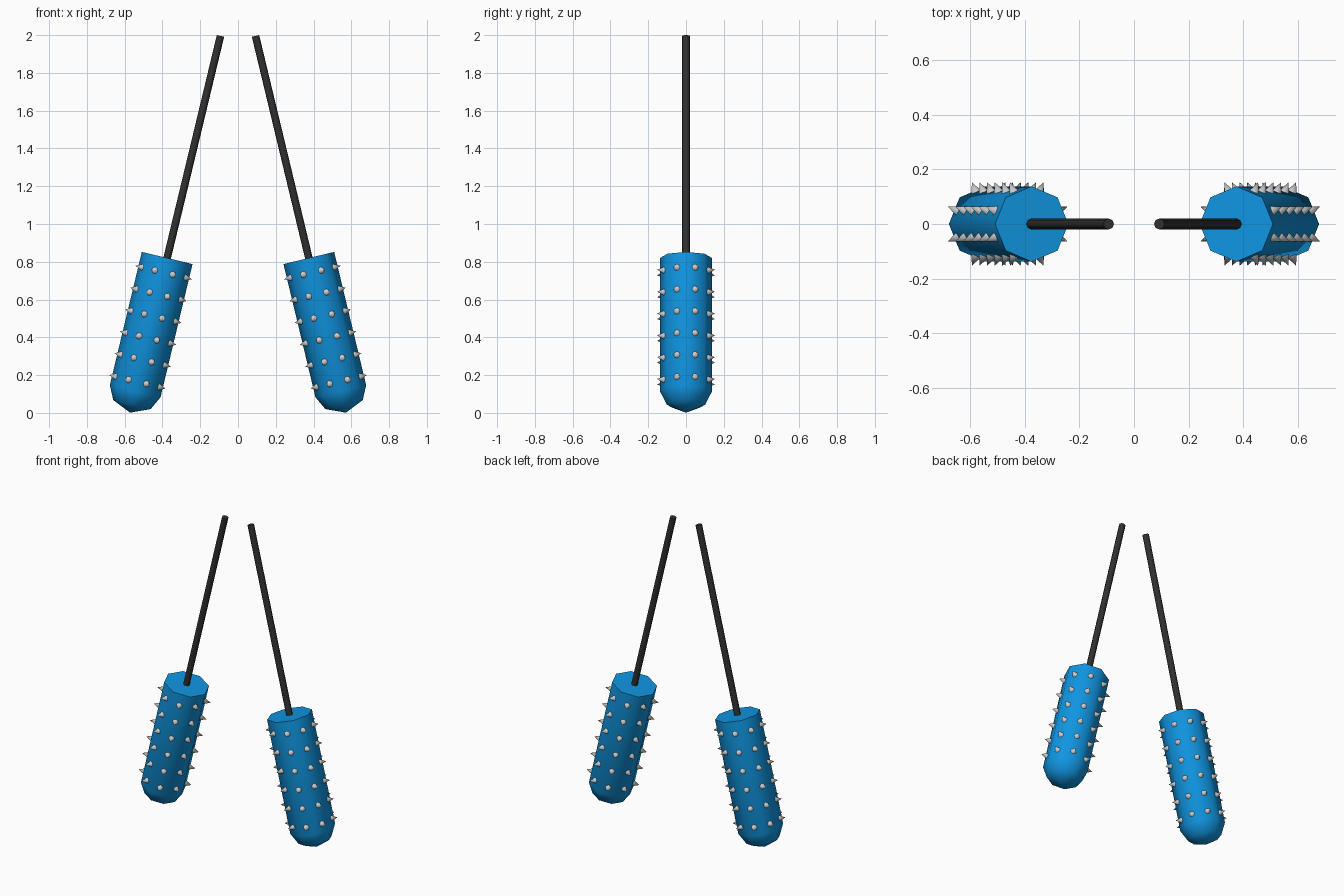
import bpy, bmesh
from math import radians, pi, cos, sin
from mathutils import Matrix, Vector

if "Cube" in bpy.data.objects:
    bpy.data.objects.remove(bpy.data.objects["Cube"])

TILT = radians(13.5)
R = 0.138                      # handle radius (octagon corner)
APOTHEM = R * cos(pi / 8)


def material(name, color):
    m = bpy.data.materials.new(name)
    m.diffuse_color = (*color, 1)
    m.use_nodes = True
    m.node_tree.nodes["Principled BSDF"].inputs["Base Color"].default_value = m.diffuse_color
    return m


def finish(bm, name, matrix, mat=None, smooth=None):
    bmesh.ops.recalc_face_normals(bm, faces=bm.faces)
    mesh = bpy.data.meshes.new(name)
    bm.to_mesh(mesh)
    bm.free()
    ob = bpy.data.objects.new(name, mesh)
    bpy.context.collection.objects.link(ob)
    ob.matrix_world = matrix
    if mat:
        mesh.materials.append(mat)
    if smooth:
        bpy.ops.object.select_all(action='DESELECT')
        ob.select_set(True)
        bpy.context.view_layer.objects.active = ob
        bpy.ops.object.shade_smooth_by_angle(angle=radians(smooth))
    return ob


def lathe(profile, sides=8):
    """Rings from (radius, z) pairs; the last pair is the tip."""
    bm = bmesh.new()
    rings = [[bm.verts.new((r * cos(2 * pi * k / sides), r * sin(2 * pi * k / sides), z))
              for k in range(sides)] for r, z in profile[:-1]]
    bm.faces.new(rings[0])
    for a, b in zip(rings, rings[1:]):
        for k in range(sides):
            n = (k + 1) % sides
            bm.faces.new((a[k], a[n], b[n], b[k]))
    tip = bm.verts.new((0, 0, profile[-1][1]))
    for k in range(sides):
        bm.faces.new((rings[-1][k], rings[-1][(k + 1) % sides], tip))
    return bm


blue = material("blue", (0.005, 0.3, 0.75))
black = material("black", (0.03, 0.03, 0.03))

for label, side in (("left", -1), ("right", 1)):
    # local origin is the centre of the handle's flat top end
    frame = Matrix.Translation((side * 0.375, 0, 0.82)) @ Matrix.Rotation(-side * TILT, 4, 'Y')

    # octagonal handle with domed end
    handle = lathe([(R, 0), (R, -0.725), (0.102, -0.798), (0, -0.842)])
    finish(handle, label + "_handle", frame, blue, 50)

    # long thin rod
    rod = bmesh.new()
    bmesh.ops.create_cone(rod, cap_ends=True, segments=8, radius1=0.02, radius2=0.02, depth=1.239,
                          matrix=Matrix.Translation((0, 0, 0.5895)))
    finish(rod, label + "_rod", frame, black, 50)

    # rows of spikes, one column per handle face
    spikes = bmesh.new()
    for col in range(8):
        a = pi / 8 + col * pi / 4
        normal = Vector((cos(a), sin(a), 0))
        turn = normal.to_track_quat('Z', 'Y').to_matrix().to_4x4()
        for row in range(6):
            pos = normal * (APOTHEM + 0.017) + Vector((0, 0, -0.079 - 0.119 * row))
            bmesh.ops.create_cone(spikes, cap_ends=True, segments=8, radius1=0.02, radius2=0,
                                  depth=0.042, matrix=Matrix.Translation(pos) @ turn)
    finish(spikes, label + "_spikes", frame, None, 50)
